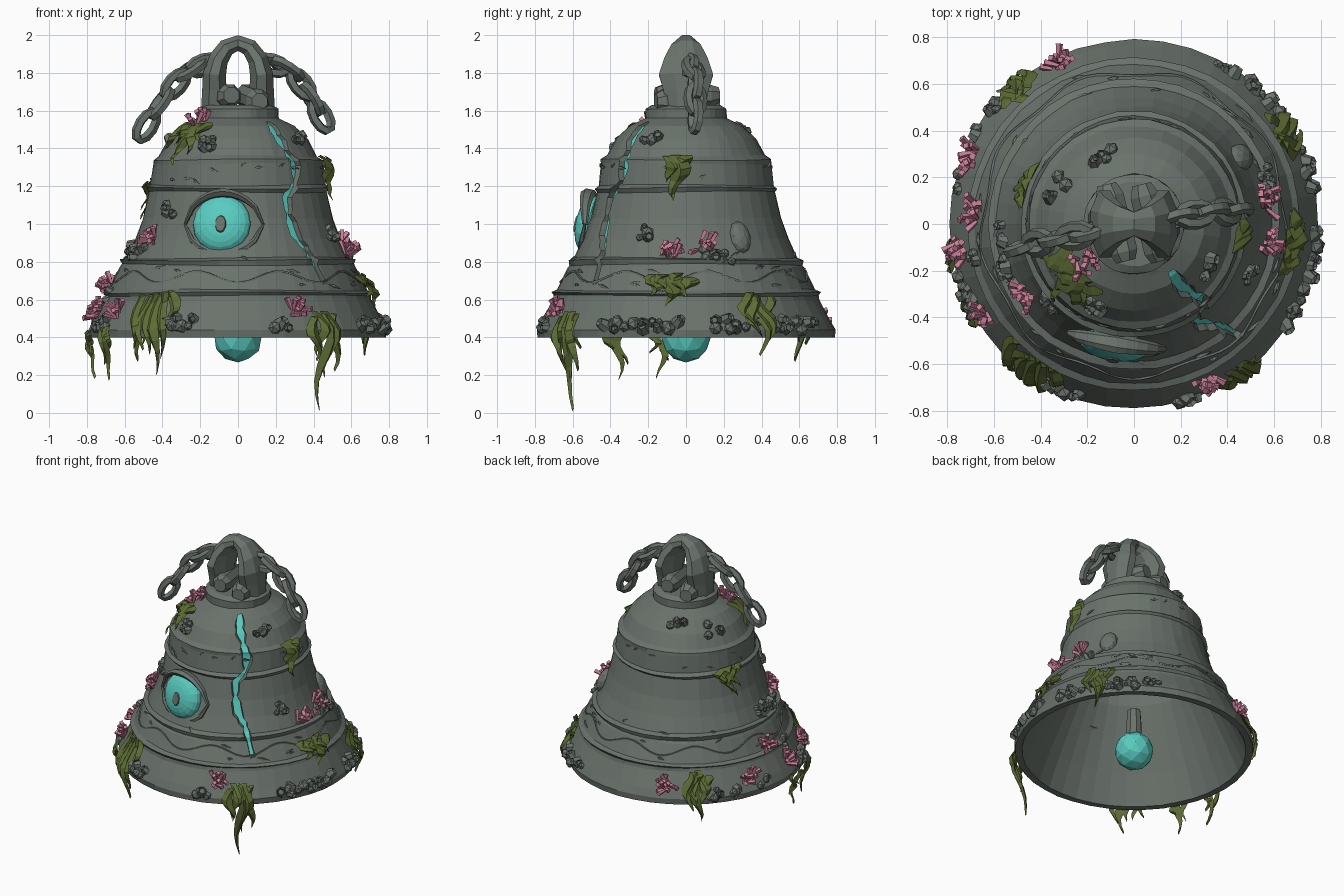
import bpy, bmesh, math, random
from mathutils import Vector, Matrix

random.seed(4)
rnd = random.uniform
if "Cube" in bpy.data.objects:
    bpy.data.objects.remove(bpy.data.objects["Cube"])


def material(name, rgb):
    m = bpy.data.materials.new(name)
    m.use_nodes = True
    m.diffuse_color = (*rgb, 1)
    m.node_tree.nodes["Principled BSDF"].inputs["Base Color"].default_value = (*rgb, 1)
    return m


STONE = material("weathered stone", (.145, .17, .15))
TEAL = material("glowing teal", (.1, .6, .53))
WEED = material("seaweed green", (.11, .15, .035))
PINK = material("coral pink", (.6, .21, .32))

# Outer wall (radius, height) and inner wall of the bell
OUTER = [(.785, .4), (.79, .44), (.765, .49), (.705, .6), (.7, .62), (.713, .635),
         (.685, .65), (.625, .77), (.615, .785), (.624, .81), (.592, .82), (.545, .92),
         (.505, 1.03), (.472, 1.17), (.485, 1.19), (.463, 1.205), (.45, 1.32),
         (.45, 1.34), (.42, 1.36), (.37, 1.45), (.3, 1.52), (.235, 1.55),
         (.215, 1.56), (.215, 1.61), (.18, 1.63)]
INNER = [(.74, .4), (.65, .6), (.55, .8), (.45, 1), (.4, 1.2), (.32, 1.42)]


def finish(name, bm, mat):
    bmesh.ops.recalc_face_normals(bm, faces=bm.faces)
    me = bpy.data.meshes.new(name)
    bm.to_mesh(me)
    bm.free()
    me.materials.append(mat)
    ob = bpy.data.objects.new(name, me)
    bpy.context.collection.objects.link(ob)
    return ob


def radius(z):
    for (r0, z0), (r1, z1) in zip(OUTER, OUTER[1:]):
        if z <= z1:
            return r0 + (r1 - r0) * max(0, z - z0) / (z1 - z0)
    return OUTER[-1][0]


def polar(a, r, z):
    return Vector((r * math.cos(a), r * math.sin(a), z))


def on_wall(a, z, off=0):
    return polar(a, radius(z) + off, z)


def frame(a, z):
    """Local axes on the wall: x around, y up the slope, z outward."""
    slope = (radius(z + .03) - radius(z - .03)) / .06
    t = Vector((-math.sin(a), math.cos(a), 0))
    u = polar(a, slope, 1).normalized()
    m = Matrix((t, u, t.cross(u))).transposed().to_4x4()
    return Matrix.Translation(on_wall(a, z)) @ m


def bridge(bm, rings, closed=False):
    pairs = list(zip(rings, rings[1:])) + ([(rings[-1], rings[0])] if closed else [])
    for p, q in pairs:
        for i in range(len(p)):
            j = (i + 1) % len(p)
            bm.faces.new((p[i], p[j], q[j], q[i]))
    if not closed:
        bm.faces.new(rings[0])
        bm.faces.new(rings[-1])


def tube(bm, pts, radii, ref, sides=6, depths=None, closed=False):
    """Sweep an elliptical section along a path; depths are the radii along ref."""
    rings, n, ref = [], len(pts), Vector(ref)
    if not isinstance(radii, list):
        radii = [radii] * n
    for i, p in enumerate(pts):
        nxt = pts[(i + 1) % n] if closed else pts[min(i + 1, n - 1)]
        prv = pts[i - 1] if closed else pts[max(i - 1, 0)]
        side = (nxt - prv).cross(ref).normalized()
        ring = []
        for k in range(sides):
            c = 2 * math.pi * (k + .5) / sides
            ring.append(bm.verts.new(p + side * radii[i] * math.cos(c)
                                     + ref * (depths or radii)[i] * math.sin(c)))
        rings.append(ring)
    bridge(bm, rings, closed)


# Bell shell, slightly uneven like worn stone
SEG = 40
bm = bmesh.new()
rings = []
for k, (r, z) in enumerate(INNER[::-1] + OUTER):
    ring = []
    for i in range(SEG):
        a = 2 * math.pi * i / SEG
        dz = .005 * math.sin(2 * a + k) if .5 < z < 1.5 else 0
        ring.append(bm.verts.new(polar(a, r + rnd(-.003, .003), z + dz)))
    rings.append(ring)
bridge(bm, rings)
body = finish("bell_body", bm, STONE)

# Jagged crack (degrees, height): a groove cut in the wall with a glowing floor
CRACK = [(-52, 1.54), (-53, 1.47), (-50, 1.39), (-47, 1.31), (-48, 1.23), (-57, 1.14),
         (-57, 1.05), (-55, .94), (-50, .86), (-48, .77), (-46, .66)]
groove, glow = bmesh.new(), bmesh.new()
fine = []
for p, q in zip(CRACK, CRACK[1:]):
    fine += [Vector(p).lerp(Vector(q), t) for t in (0, .35, .7)]
cut_rows, rows = [], []
for i, (deg, z) in enumerate(fine):
    a, r = math.radians(deg), radius(z)
    w = (rnd(.016, .028) if i % 6 else .01) * (1 if i < 26 else .6) / r
    cut_rows.append([groove.verts.new(polar(a + da, r + off, z)) for da, off in
                     ((-w * 1.1, -.034), (w * 1.1, -.034), (w * 1.7, .05), (-w * 1.7, .05))])
    rows.append([glow.verts.new(polar(a + da, r - .029, z)) for da in (-w, w)])
bridge(groove, cut_rows)
for p, q in zip(rows, rows[1:]):
    glow.faces.new((p[0], p[1], q[1], q[0]))
finish("glowing_crack", glow, TEAL)
cutter = finish("crack_cutter", groove, STONE)
cutter.hide_render = True
mod = body.modifiers.new("crack_groove", 'BOOLEAN')
mod.operation, mod.object, mod.solver = 'DIFFERENCE', cutter, 'EXACT'
bpy.context.view_layer.objects.active = body
bpy.ops.object.modifier_apply(modifier=mod.name)
bpy.data.objects.remove(cutter)

# Wavy relief and chips on the bands
bm = bmesh.new()
turn = [2 * math.pi * i / 90 for i in range(90)]
tube(bm, [on_wall(a, .72 + .03 * math.sin(9 * a)) for a in turn], .007, (0, 0, 1), 4, closed=True)
for i in range(50):
    a, z = rnd(0, 6.28), random.choice((.68, .76, .83, 1.24, 1.3))
    da, dz = rnd(.05, .14), rnd(-.03, .03)
    path = [on_wall(a + da * t, z + dz * t) for t in (0, .4, 1)]
    tube(bm, path, [.002, .011, .002], (0, 0, 1), 4)
finish("band_relief", bm, STONE)

# Crown arch: x, z, thickness, depth
half = [(.125, 1.62, .075, .11), (.125, 1.71, .07, .13), (.125, 1.79, .066, .155),
        (.105, 1.87, .058, .125), (.06, 1.935, .05, .085)]
arch = [(-x, *rest) for x, *rest in half] + [(0, 1.958, .045, .055)] + half[::-1]
bm = bmesh.new()
tube(bm, [Vector((p[0], 0, p[1])) for p in arch], [p[2] for p in arch], (0, 1, 0), 8, [p[3] for p in arch])
finish("crown_arch", bm, STONE)

# Scroll lugs at the foot of the crown
bm = bmesh.new()
for s in (-1, 1):
    path = [Vector((s * .075 - y * .25, y, 1.665 + s * y * .1)) for y in (-.16, -.12, .12, .17)]
    tube(bm, path, [.045, .066, .066, .045], (0, 0, 1), 8)
finish("crown_lugs", bm, STONE)


# Chains of interlocked links
def chain(name, path):
    bm = bmesh.new()
    path = [Vector(p) for p in path]
    for i, p in enumerate(path):
        d = (path[min(i + 1, len(path) - 1)] - path[max(i - 1, 0)]).normalized()
        flat = d.cross(Vector((0, 1, 0))).normalized()
        w = (flat + flat.cross(d) * (.5 if i % 2 == 0 else -2)).normalized()
        loop = []
        for k in range(10):
            c = 2 * math.pi * (k + .5) / 10
            loop.append(p + d * .085 * math.cos(c) + w * .043 * math.sin(c))
        tube(bm, loop, .026, d.cross(w), 5, closed=True)
    finish(name, bm, STONE)


chain("right_chain", [(-.18, -.03, 1.84), (-.25, -.05, 1.82), (-.33, -.06, 1.74),
                      (-.41, -.08, 1.64), (-.485, -.1, 1.52)])
chain("left_chain", [(.18, .02, 1.84), (.26, .04, 1.82), (.335, .05, 1.74),
                     (.39, .05, 1.66), (.44, .05, 1.57)])

# Clapper
bm = bmesh.new()
bmesh.ops.create_icosphere(bm, subdivisions=2, radius=.13, matrix=Matrix.Translation((0, 0, .397)))
finish("clapper_ball", bm, TEAL)
bm = bmesh.new()
tube(bm, [Vector((0, 0, z)) for z in (.48, .6, .7)], [.055, .052, .045], (0, 1, 0), 8)
finish("clapper_rod", bm, STONE)

# Eye with pupil plate and lids
EYE = frame(math.radians(-99.5), 1.0) @ Matrix.Rotation(math.radians(8), 4, 'X')
bm = bmesh.new()
bmesh.ops.create_uvsphere(bm, u_segments=16, v_segments=12, radius=.155,
                          matrix=EYE @ Matrix.Translation((0, 0, .003)) @ Matrix.Diagonal((1, 1, .45, 1)))
back = [v for v in bm.verts if (EYE.inverted() @ v.co).z < -.03]
bmesh.ops.delete(bm, geom=back, context='VERTS')
finish("eyeball", bm, TEAL)
bm = bmesh.new()
bmesh.ops.create_cone(bm, cap_ends=True, segments=10, radius1=.034, radius2=.03, depth=.009,
                      matrix=EYE @ Matrix.Translation((.005, -.014, .073)) @ Matrix.Diagonal((.9, 1.4, 1, 1)))
finish("pupil", bm, STONE)
for name, s in (("upper_lid", 1), ("lower_lid", -1)):
    bm = bmesh.new()
    path, thick = [], []
    for i in range(11):
        t = i / 5 - 1
        h = (1 - t * t) ** .6
        path.append(EYE @ Vector((.21 * t + .01, s * .16 * h, (.045 if s > 0 else .01) * h - .01)))
        thick.append(.008 + .016 * (1 - abs(t)) ** .5)
    tube(bm, path, thick, EYE.to_3x3().col[2], 6, [r * (1.8 if s > 0 else 1) for r in thick])
    finish(name, bm, STONE)

# Smooth lump on the left wall
bm = bmesh.new()
bmesh.ops.create_icosphere(bm, subdivisions=2, radius=.06, matrix=frame(math.radians(32), .93)
                           @ Matrix.Diagonal((1, 1.5, .7, 1)))
finish("wall_lump", bm, STONE)


# Barnacle clusters: little hollow-topped cones and pebbles
def barnacles(bm, deg, z, n, size):
    for i in range(n):
        zz = z + rnd(-.03, .03)
        a = math.radians(deg) + rnd(-.05, .05) / radius(zz)
        s = size * rnd(.6, 1.1)
        m = frame(a, zz) @ Matrix.Rotation(rnd(-.5, .5), 4, 'X') @ Matrix.Rotation(rnd(-.5, .5), 4, 'Y')
        if i % 2:
            bmesh.ops.create_icosphere(bm, subdivisions=1, radius=s, matrix=m)
            continue
        made = bmesh.ops.create_cone(bm, cap_ends=True, segments=6, radius1=s, radius2=s * .65,
                                     depth=s * 1.3, matrix=m @ Matrix.Translation((0, 0, s * .35)))
        faces = {f for v in made["verts"] for f in v.link_faces if len(f.verts) == 6}
        out = m.to_3x3().col[2]
        top = max(faces, key=lambda f: f.calc_center_median().dot(out))
        bmesh.ops.inset_region(bm, faces=[top], thickness=s * .2, depth=-s * .4)


bm = bmesh.new()
for deg in (60, 48, 40, 32, 23, 15, -4, -12, -18, -26, -31, -73, -110, -117, -155, -161, 167, 148, 140):
    barnacles(bm, deg, .47, 4, .037)
for deg, z in ((-155, .85), (-163, .85), (-175, .86), (-135, 1.07), (-30, 1.46), (-113, 1.43), (155, 1.46),
               (115, 1.51), (-24, .95), (14, .84), (20, .83), (-168, .62)):
    barnacles(bm, deg, z, 5, .034)
finish("barnacles", bm, STONE)

# Coral sprigs
bm = bmesh.new()
for deg, z in ((10, .88), (-9, .84), (-65, .53), (-142, 1.53), (-147, .91), (-172, .52),
               (176, .66), (157, .51), (115, .51), (-150, .52)):
    for i in range(16):
        m = frame(math.radians(deg) + rnd(-.04, .04) / radius(z), z + rnd(-.02, .025))
        m = m @ Matrix.Rotation(rnd(-1, 1), 4, 'Y') @ Matrix.Rotation(rnd(-1.2, .5), 4, 'X')
        h = rnd(.045, .085)
        bmesh.ops.create_cone(bm, cap_ends=True, segments=4, radius1=.008, radius2=.016, depth=h,
                              matrix=m @ Matrix.Translation((0, 0, h / 2)))
finish("coral_sprigs", bm, PINK)


# Seaweed fronds that follow the wall and hang past the rim
def frond(bm, a, z0, z1, w):
    rows, phase = [], rnd(0, 6)
    for i in range(8):
        t = i / 7
        z = z0 + (z1 - z0) * t
        r = radius(max(z, .44)) + .012 + .012 * math.sin(phase + 7 * t) - max(0, .4 - z) * .2
        c = a + .025 * math.sin(phase + 6 * t) / r
        hw = w * (.5 + t if t < .4 else 1.5 * (1 - t)) * rnd(.8, 1.2) + .002
        rows.append([bm.verts.new(polar(c + da / r, r + up, z + dz)) for da, up, dz in
                     ((-hw, 0, .012), (0, .008 + hw * .5, 0), (hw, 0, .012))])
    bridge(bm, rows)


bm = bmesh.new()
for deg, z0, z1, n, spread, w in (
        (-54, .53, .01, 5, .12, .04), (-126, .64, .2, 6, .2, .038), (-7, .73, .56, 5, .16, .055),
        (31, .63, .3, 5, .13, .04), (131, .6, .27, 5, .1, .04), (160, 1.23, 1.02, 4, .1, .045),
        (-140, 1.53, 1.31, 6, .16, .045), (-6, 1.37, 1.12, 3, .05, .06), (-170, .43, .18, 3, .07, .025),
        (-152, .46, .17, 3, .07, .025)):
    for i in range(n):
        off = spread * (i / (n - 1) - .5) / radius(z0)
        end = z1 if i == n // 2 else z0 + (z1 - z0) * rnd(.4, .85)
        frond(bm, math.radians(deg) + off, z0 - rnd(0, .03), end, w)
finish("seaweed", bm, WEED)
